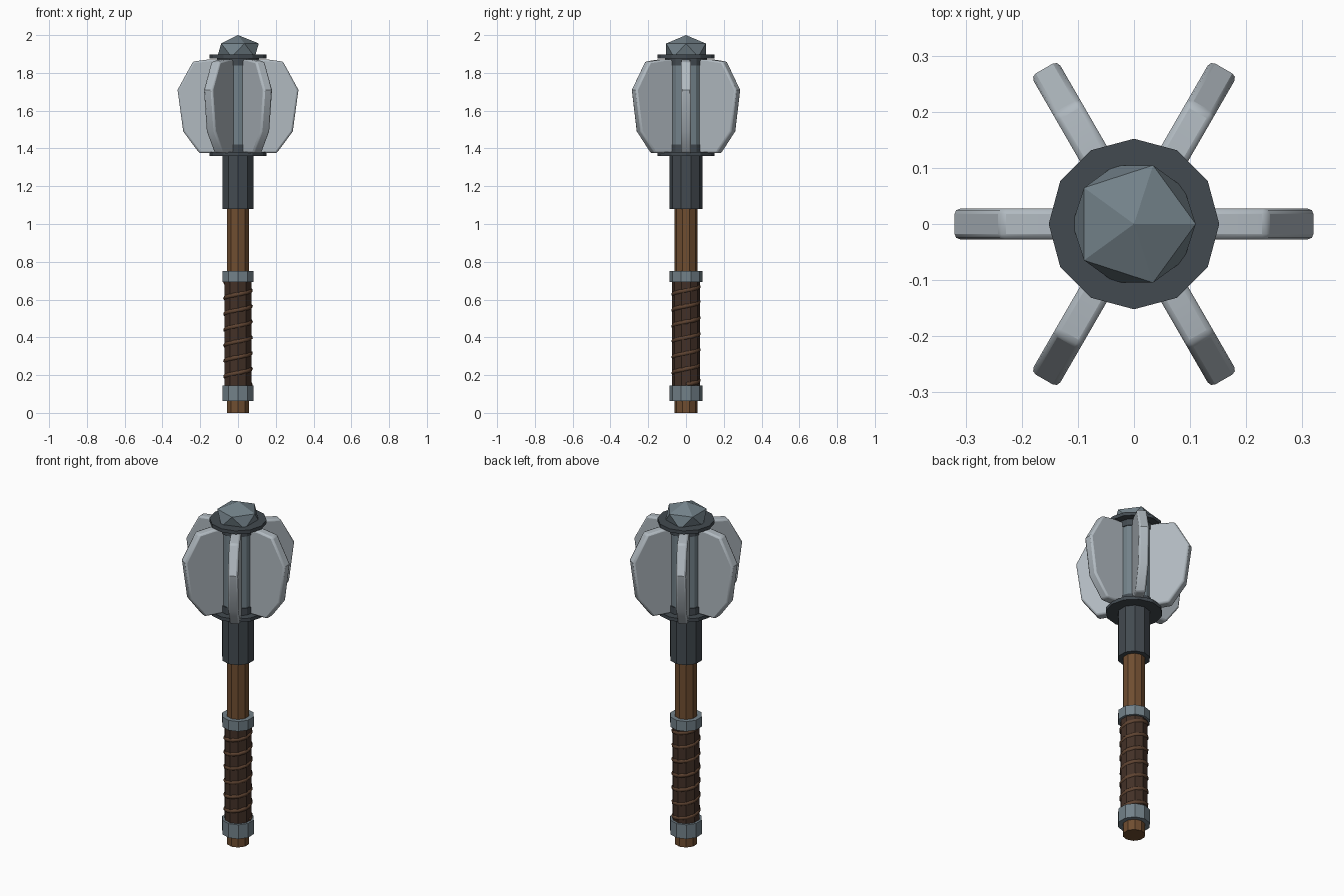
import bpy, bmesh, math
from mathutils import Matrix

if "Cube" in bpy.data.objects:
    bpy.data.objects.remove(bpy.data.objects["Cube"])


def material(name, rgb):
    m = bpy.data.materials.new(name)
    m.diffuse_color = (*rgb, 1)
    m.use_nodes = True
    m.node_tree.nodes["Principled BSDF"].inputs["Base Color"].default_value = m.diffuse_color
    return m


WOOD = material("wood", (0.16, 0.075, 0.03))
LEATHER = material("dark_leather", (0.055, 0.03, 0.02))
CORD = material("cord", (0.11, 0.055, 0.03))
DARK = material("dark_iron", (0.055, 0.068, 0.08))
STEEL = material("steel", (0.17, 0.22, 0.25))
BRIGHT = material("bright_steel", (0.44, 0.49, 0.53))


def finish(name, bm, mat):
    bmesh.ops.recalc_face_normals(bm, faces=bm.faces)
    me = bpy.data.meshes.new(name)
    bm.to_mesh(me)
    bm.free()
    me.materials.append(mat)
    ob = bpy.data.objects.new(name, me)
    bpy.context.collection.objects.link(ob)
    return ob


def prism(name, sides, r, z0, z1, mat):
    # upright cylinder with a corner on +y
    bm = bmesh.new()
    rot = Matrix.Rotation(math.pi / 2 if sides % 4 else 0, 4, 'Z')
    ring = []
    for i in range(sides):
        a = math.pi / 2 + 2 * math.pi * i / sides
        ring.append(bm.verts.new((r * math.cos(a), r * math.sin(a), z0)))
    base = bm.faces.new(ring)
    top = bmesh.ops.extrude_face_region(bm, geom=[base])["geom"]
    bmesh.ops.translate(bm, vec=(0, 0, z1 - z0),
                        verts=[v for v in top if isinstance(v, bmesh.types.BMVert)])
    if base.is_valid is False or len(bm.faces) < sides + 2:
        bm.faces.new(ring)
    return finish(name, bm, mat)


# Handle
prism("shaft", 10, 0.061, 0, 1.12, WOOD)
prism("grip", 10, 0.074, 0.13, 0.70, LEATHER)
prism("lower_band", 10, 0.0875, 0.062, 0.145, STEEL)
prism("upper_band", 10, 0.0875, 0.692, 0.75, STEEL)

# Cord wound around the grip
cu = bpy.data.curves.new("grip_cord", 'CURVE')
cu.dimensions = '3D'
cu.bevel_depth = 0.013
cu.bevel_resolution = 1
cu.use_fill_caps = True
turns, steps = 6.5, 14
n = int(turns * steps) + 1
sp = cu.splines.new('POLY')
sp.points.add(n - 1)
for i, p in enumerate(sp.points):
    a = 2 * math.pi * i / steps
    p.co = (0.066 * math.cos(a), 0.066 * math.sin(a), 0.15 + 0.54 * i / (n - 1), 1)
cu.materials.append(CORD)
bpy.context.collection.objects.link(bpy.data.objects.new("grip_cord", cu))

# Head core with its socket and collars
prism("socket", 10, 0.0875, 1.08, 1.39, DARK)
prism("head_core", 12, 0.105, 1.38, 1.88, STEEL)
prism("lower_flare", 12, 0.152, 1.36, 1.38, DARK)
prism("lower_collar", 12, 0.11, 1.37, 1.42, DARK)
prism("upper_collar", 12, 0.11, 1.84, 1.89, DARK)
prism("upper_flare", 12, 0.152, 1.877, 1.897, DARK)

# Faceted cap
bm = bmesh.new()
bmesh.ops.create_icosphere(bm, subdivisions=1, radius=1)
bmesh.ops.transform(bm, verts=bm.verts,
                    matrix=Matrix.Translation((0, 0, 1.92)) @ Matrix.Diagonal((0.123, 0.123, 0.08, 1)))
finish("cap", bm, STEEL)

# Six bevelled flanges
PROFILE = [(0.085, 1.375), (0.205, 1.375), (0.29, 1.49), (0.32, 1.71),
           (0.238, 1.86), (0.15, 1.872), (0.085, 1.872)]
T = 0.0275
for k in range(6):
    bm = bmesh.new()
    face = bm.faces.new([bm.verts.new((x, -T, z)) for x, z in PROFILE])
    back = bm.faces.new([bm.verts.new((x, T, z)) for x, z in reversed(PROFILE)])
    f, b = list(face.verts), list(reversed(back.verts))
    for i in range(len(f)):
        j = (i + 1) % len(f)
        bm.faces.new((f[j], f[i], b[i], b[j]))
    ob = finish(f"flange_{k + 1}", bm, BRIGHT)
    ob.rotation_euler.z = k * math.pi / 3
    bev = ob.modifiers.new("bevel", 'BEVEL')
    bev.width = 0.01
    bev.segments = 2
    bev.limit_method = 'ANGLE'
    bev.angle_limit = math.radians(40)
    bpy.ops.object.select_all(action='DESELECT')
    ob.select_set(True)
    bpy.context.view_layer.objects.active = ob
    bpy.ops.object.shade_smooth_by_angle(angle=math.radians(30))
